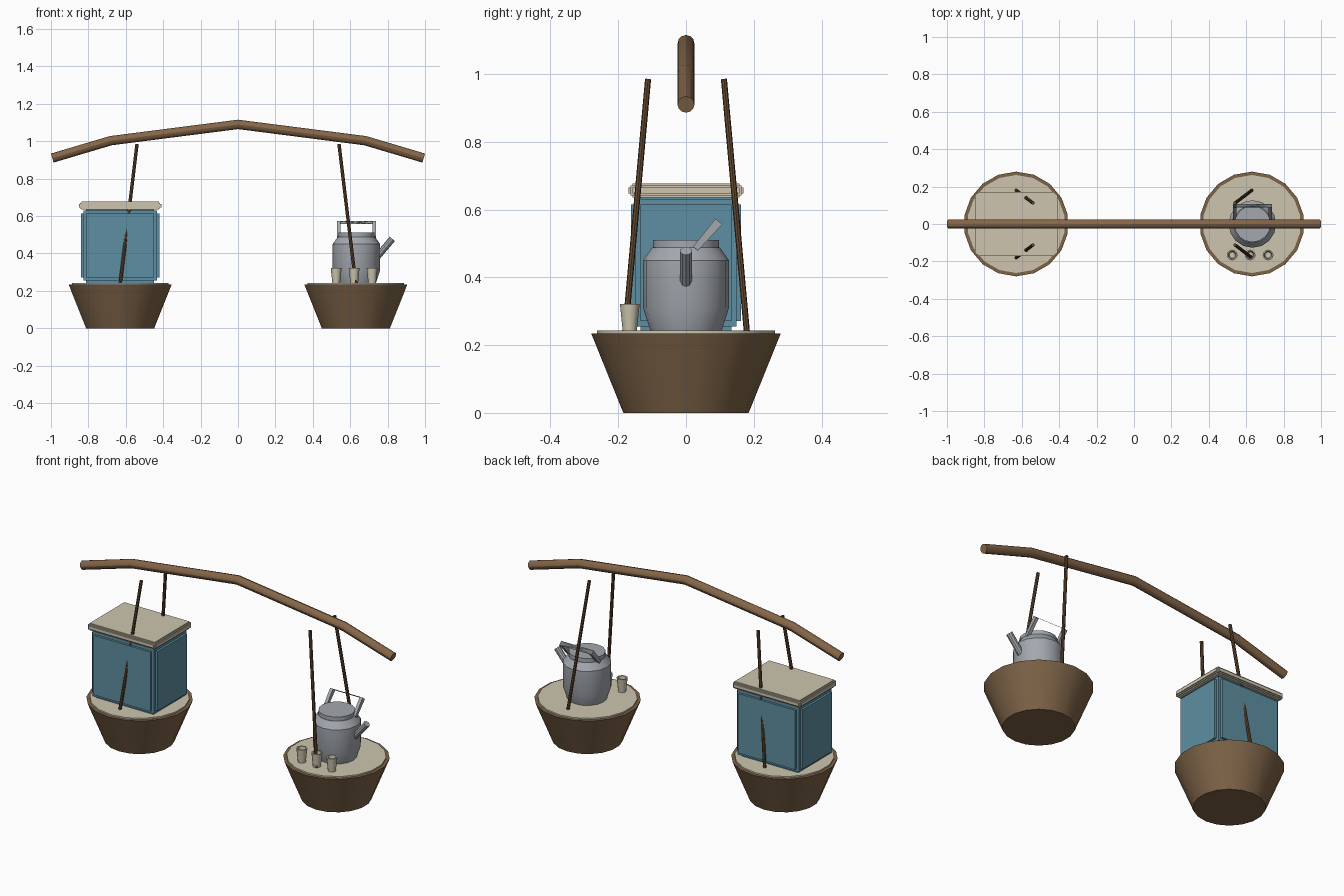
import bpy, bmesh, math
from mathutils import Vector, Matrix

if "Cube" in bpy.data.objects:
    bpy.data.objects.remove(bpy.data.objects["Cube"])


def material(name, rgb):
    m = bpy.data.materials.new(name)
    m.diffuse_color = (*rgb, 1)
    m.use_nodes = True
    m.node_tree.nodes["Principled BSDF"].inputs["Base Color"].default_value = m.diffuse_color
    return m


WOOD = material("pole wood", (0.235, 0.133, 0.066))
BASKET = material("basket brown", (0.205, 0.125, 0.063))
DARK = material("dark stick wood", (0.125, 0.065, 0.031))
CREAM = material("cream", (0.61, 0.56, 0.43))
BLUE = material("box blue", (0.112, 0.275, 0.36))
STEEL = material("kettle steel", (0.37, 0.395, 0.43))


def finish(name, bm, mat, smooth=True):
    bmesh.ops.recalc_face_normals(bm, faces=bm.faces)
    me = bpy.data.meshes.new(name)
    bm.to_mesh(me)
    bm.free()
    me.materials.append(mat)
    ob = bpy.data.objects.new(name, me)
    bpy.context.collection.objects.link(ob)
    if smooth:
        bpy.ops.object.select_all(action='DESELECT')
        ob.select_set(True)
        bpy.context.view_layer.objects.active = ob
        bpy.ops.object.shade_smooth_by_angle(angle=math.radians(30))
    return ob


def lathe(name, profile, x, y, sides, mat):
    """Revolve (radius, z) points; both ends are capped."""
    bm = bmesh.new()
    rings = []
    for r, z in profile:
        rings.append([bm.verts.new((x + r * math.sin(2 * math.pi * i / sides),
                                    y + r * math.cos(2 * math.pi * i / sides), z))
                      for i in range(sides)])
    for a, b in zip(rings, rings[1:]):
        for i in range(sides):
            j = (i + 1) % sides
            bm.faces.new((a[i], a[j], b[j], b[i]))
    bm.faces.new(rings[0])
    bm.faces.new(rings[-1])
    return finish(name, bm, mat)


def tube(name, points, r, sides, mat, r2=None, turn=0.0):
    """Sweep a regular section along a path with mitred corners."""
    pts = [Vector(p) for p in points]
    bm = bmesh.new()
    rings = []
    dirs = [(b - a).normalized() for a, b in zip(pts, pts[1:])]
    # side vector is perpendicular to the plane of the path
    n = dirs[0].cross(dirs[-1])
    if n.length < 1e-4:
        n = dirs[0].cross(Vector((0, 1, 0)))
    n.normalize()
    for k, p in enumerate(pts):
        d0, d1 = dirs[max(k - 1, 0)], dirs[min(k, len(dirs) - 1)]
        t = (d0 + d1).normalized()
        s = t.cross(n).normalized() / max(t.dot(d1), 0.3)
        rad = r if r2 is None else r + (r2 - r) * k / (len(pts) - 1)
        rings.append([bm.verts.new(p + rad * (math.cos(a) * n + math.sin(a) * s))
                      for a in (turn + 2 * math.pi * i / sides for i in range(sides))])
    for a, b in zip(rings, rings[1:]):
        for i in range(sides):
            j = (i + 1) % sides
            bm.faces.new((a[i], a[j], b[j], b[i]))
    bm.faces.new(rings[0])
    bm.faces.new(rings[-1])
    return finish(name, bm, mat, sides > 4)


def stepped_box(name, centre, half, step, inset, mat):
    """Box whose six faces are raised panels with stepped edges."""
    bm = bmesh.new()
    core = [h - step for h in half]
    sizes = [core]
    for axis in range(3):
        s = [h - inset for h in half]
        s[axis] = half[axis]
        sizes.append(s)
    for s in sizes:
        bmesh.ops.create_cube(bm, size=2, matrix=Matrix.Translation(centre)
                              @ Matrix.Diagonal((*s, 1)))
    return finish(name, bm, mat, False)


# carrying pole
tube("carrying_pole", [(-0.993, 0, 0.91), (-0.68, 0, 1.003), (0, 0, 1.09),
                       (0.68, 0, 1.003), (0.993, 0, 0.91)], 0.025, 12, WOOD)

# baskets, trays and hanging sticks on both sides
for side, label in ((-1, "left"), (1, "right")):
    x = 0.63 * side
    lathe(label + "_basket", [(0.185, 0), (0.28, 0.235)], x, 0, 18, BASKET)
    lathe(label + "_tray", [(0.262, 0.222), (0.262, 0.243)], x, 0, 18, CREAM)
    for y, end in ((-1, "front"), (1, "back")):
        tube(f"{label}_{end}_stick", [(x, 0.18 * y, 0.235),
                                      (0.54 * side, 0.112 * y, 0.985)], 0.009, 8, DARK)

# storage box and lid
stepped_box("storage_box", (-0.63, 0, 0.4425), (0.21, 0.162, 0.2), 0.013, 0.028, BLUE)
stepped_box("box_lid", (-0.63, 0, 0.656), (0.22, 0.17, 0.021), 0.006, 0.012, CREAM)

# kettle
KX = 0.633
lathe("kettle_body", [(0.105, 0.243), (0.127, 0.31), (0.127, 0.45), (0.1, 0.488)],
      KX, 0, 16, STEEL)
lathe("kettle_lid", [(0.097, 0.486), (0.097, 0.511)], KX, 0, 16, STEEL)
tube("kettle_spout", [(0.725, 0, 0.36), (0.825, 0, 0.478)], 0.018, 10, STEEL)
tube("kettle_handle", [(KX - 0.095, 0.028, 0.485), (KX - 0.095, 0.097, 0.565),
                       (KX + 0.095, 0.097, 0.565), (KX + 0.095, 0.028, 0.485)],
     0.013, 4, STEEL, turn=math.pi / 4)

# cups, hollow
for i in range(3):
    lathe(f"cup_{i + 1}", [(0.021, 0.243), (0.029, 0.322), (0.022, 0.322), (0.016, 0.26)],
          0.525 + 0.096 * i, -0.166, 12, CREAM)
